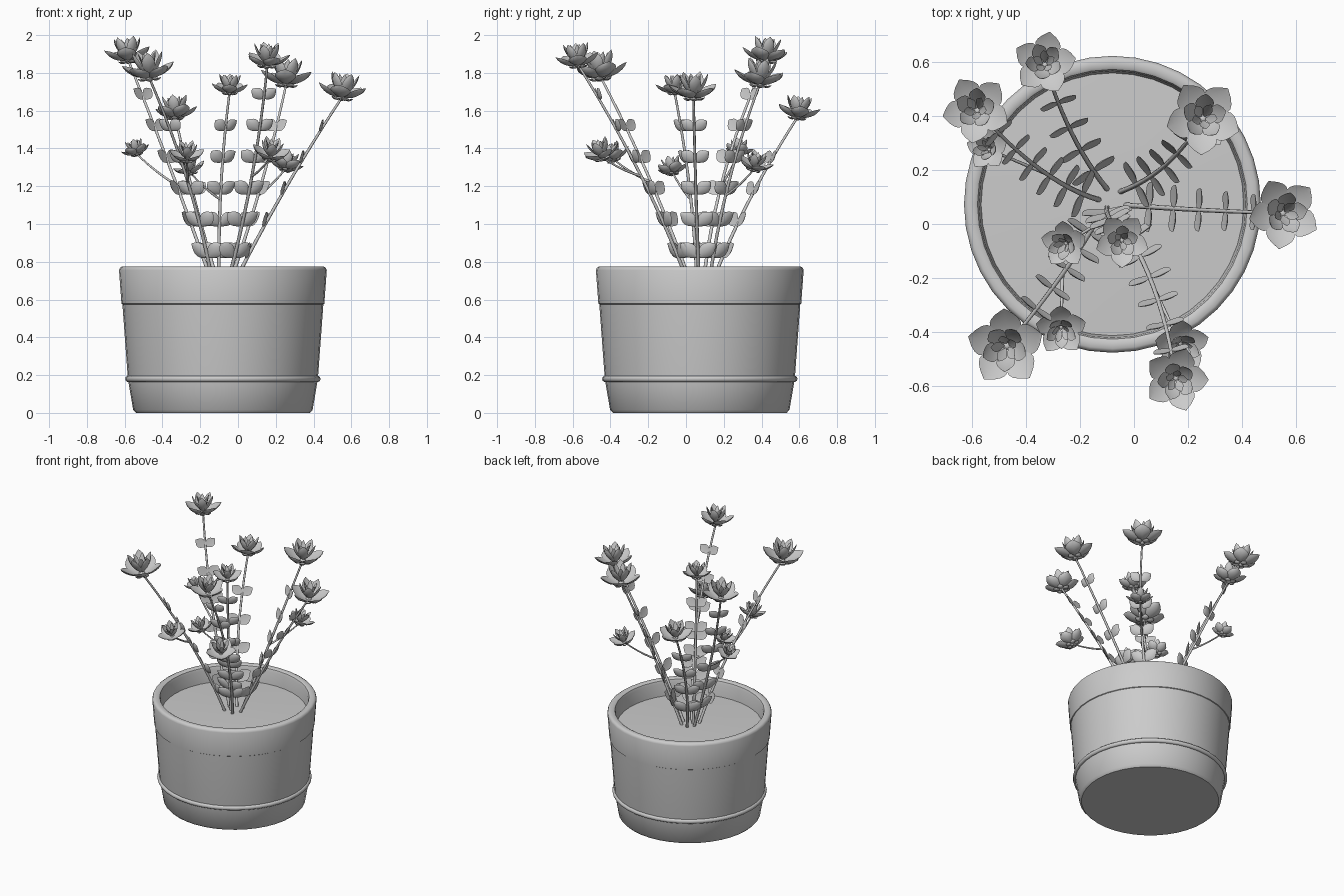
import bpy, bmesh, math
from mathutils import Vector, Matrix

if "Cube" in bpy.data.objects:
    bpy.data.objects.remove(bpy.data.objects["Cube"], do_unlink=True)

grey = bpy.data.materials.new("light_grey")
grey.use_nodes = True
COLOUR = (0.6, 0.6, 0.6, 1)
grey.diffuse_color = COLOUR
grey.node_tree.nodes["Principled BSDF"].inputs["Base Color"].default_value = COLOUR
UP = Vector((0, 0, 1))
POT = Vector((-0.08, 0.073, 0))


def finish(name, bm, angle=40):
    """Turn a bmesh into a smooth shaded object."""
    mesh = bpy.data.meshes.new(name)
    bm.to_mesh(mesh)
    bm.free()
    mesh.materials.append(grey)
    obj = bpy.data.objects.new(name, mesh)
    bpy.context.collection.objects.link(obj)
    bpy.ops.object.select_all(action="DESELECT")
    obj.select_set(True)
    bpy.context.view_layer.objects.active = obj
    bpy.ops.object.shade_smooth_by_angle(angle=math.radians(angle))


def lathe(name, profile, closed=False, sides=40):
    """Spin (radius, height) points round the pot axis."""
    bm = bmesh.new()
    verts = [bm.verts.new(POT + Vector((r, 0, z))) for r, z in profile]
    pairs = list(zip(verts, verts[1:])) + ([(verts[-1], verts[0])] if closed else [])
    edges = [bm.edges.new(p) for p in pairs]
    bmesh.ops.spin(bm, geom=verts + edges, cent=POT, axis=UP, angle=math.tau,
                   steps=sides, use_duplicate=False)
    bmesh.ops.remove_doubles(bm, verts=bm.verts, dist=0.0005)
    bmesh.ops.recalc_face_normals(bm, faces=bm.faces)
    finish(name, bm)


def blade(bm, matrix, length, width, start, end, cup, belly=1.0, thick=0.12, rows=8):
    """Add a cupped leaf or petal: local x is its length, z its upper side."""
    pos, rings = Vector((0, 0, 0)), []
    for i in range(rows + 1):
        t = i / rows
        pitch = math.radians(start + (end - start) * t)
        along = Vector((math.cos(pitch), 0, math.sin(pitch)))
        normal = Vector((-along.z, 0, along.x))
        w = width / 2 * max(0.05, math.sin(math.pi * (0.06 + 0.94 * t) ** belly) ** 0.8)
        ring = []
        for k in range(8):
            a = math.tau * k / 8
            rise = thick * math.sin(a) + cup * math.cos(a) ** 2
            ring.append(bm.verts.new(matrix @ (pos + Vector((0, w * math.cos(a), 0)) + normal * w * rise)))
        rings.append(ring)
        pos = pos + along * length / rows
    for a, b in zip(rings, rings[1:]):
        for k in range(8):
            bm.faces.new((a[k - 1], a[k], b[k], b[k - 1]))
    bm.faces.new(rings[0][::-1])
    bm.faces.new(rings[-1])


def flower(name, base, axis, size, turn):
    """Whorls of petals, opening outwards from a small heart."""
    bm = bmesh.new()
    frame = (Matrix.Translation(base) @ UP.rotation_difference(axis).to_matrix().to_4x4()
             @ Matrix.Scale(size, 4))
    # petals, length, width, start pitch, end pitch, height, angular offset
    whorls = [(5, 0.145, 0.108, 5, 55, 0, 0),
              (5, 0.14, 0.065, 42, 82, 0.01, 36),
              (5, 0.115, 0.035, 66, 76, 0.015, 10),
              (5, 0.06, 0.045, -35, 60, -0.005, 36)]
    for count, length, width, start, end, height, offset in whorls:
        for i in range(count):
            spin = Matrix.Rotation(math.radians(turn + offset) + math.tau * i / count, 4, "Z")
            place = frame @ Matrix.Translation((0, 0, height)) @ spin
            blade(bm, place @ Matrix.Translation((0.008, 0, 0)), length, width, start, end, 0.3, 1.4)
    bmesh.ops.create_icosphere(bm, subdivisions=2, radius=0.02, matrix=frame)
    finish(name, bm, 60)


def bezier(a, b, c, t):
    return a * (1 - t) ** 2 + b * 2 * t * (1 - t) + c * t * t


def stem(name, a, b, c, radius):
    """Tapering tube along a bowed path."""
    curve = bpy.data.curves.new(name, "CURVE")
    curve.dimensions = "3D"
    curve.bevel_depth = radius
    curve.bevel_resolution = 2
    curve.use_fill_caps = True
    spline = curve.splines.new("POLY")
    spline.points.add(12)
    for i, point in enumerate(spline.points):
        point.co = (*bezier(a, b, c, i / 12), 1)
        point.radius = 1 - 0.35 * i / 12
    curve.materials.append(grey)
    bpy.context.collection.objects.link(bpy.data.objects.new(name, curve))


def leaves(name, a, b, c):
    """Opposite pairs of upswept leaves, shrinking towards the tip."""
    bm = bmesh.new()
    height = 0.825
    while height < c.z - 0.12:
        t = (height - a.z) / (c.z - a.z)
        p = bezier(a, b, c, t)
        out = bezier(a, b, c, min(t + 0.05, 1)) - p
        out.z = 0
        out.normalize()
        side = out.cross(UP)
        for sign in (-1, 1):
            x = (side * sign * 0.8 + UP * 0.6 + out * 0.12).normalized()
            y = (UP * 0.4 - out).cross(x).normalized()
            m = Matrix((x, y, x.cross(y))).transposed().to_4x4()
            blade(bm, Matrix.Translation(p) @ m, 0.125 - 0.05 * t, 0.085 - 0.025 * t, -8, 14, 0.2, 1.15)
        height += 0.168
    finish(name, bm, 60)


# Pot wall with its overlapping upper band and rounded lip
lathe("pot", [(0, 0), (0.46, 0), (0.475, 0.016), (0.503, 0.18), (0.532, 0.575),
              (0.537, 0.578), (0.55, 0.755), (0.545, 0.768), (0.535, 0.774), (0.51, 0.774),
              (0.5, 0.768), (0.494, 0.75), (0.485, 0.64)])
lathe("pot_ring", [(0.503 + 0.014 * math.cos(math.tau * k / 10), 0.18 + 0.016 * math.sin(math.tau * k / 10))
                   for k in range(10)], closed=True)
lathe("soil", [(0.489, 0.66), (0.25, 0.668), (0, 0.672)])

# Main stems: base xy, bow xy, flower base, flower size, flower turn
STEMS = {
    "back": ((-0.1, 0.13), (-0.24, 0.3), (-0.33, 0.59, 1.565), 0.88, 80),
    "back_right": ((-0.13, 0.09), (-0.34, 0.15), (-0.58, 0.42, 1.865), 0.95, 48),
    "back_left": ((-0.05, 0.12), (0.14, 0.19), (0.255, 0.39, 1.74), 1.05, 50),
    "left": ((-0.03, 0.07), (0.22, 0.05), (0.55, 0.04, 1.67), 1.0, 117),
    "front_right": ((-0.13, 0.03), (-0.23, -0.16), (-0.47, -0.45, 1.775), 1.08, 20),
    "front_left": ((-0.06, 0.02), (0.1, -0.2), (0.155, -0.57, 1.84), 0.9, 0),
    "middle": ((-0.1, 0.06), (-0.11, 0.04), (-0.045, -0.06, 1.695), 0.75, 54),
}
paths = {}
for name, (base, bow, tip, size, turn) in STEMS.items():
    a, c = Vector((*base, 0.668)), Vector(tip)
    b = Vector((*bow, (a.z + c.z) / 2))
    paths[name] = (a, b, c)
    stem(name + "_stem", a, b, c, 0.01)
    leaves(name + "_leaves", a, b, c)
    flower(name + "_flower", c, (UP + (c - b).normalized() * 0.3).normalized(), size, turn)

# Side shoots: parent stem, fraction along it, flower base, flower size
SHOOTS = [("back_right", 0.45, (-0.535, 0.275, 1.37), 0.6),
          ("back_left", 0.45, (0.25, 0.36, 1.29), 0.72),
          ("front_left", 0.5, (0.17, -0.44, 1.35), 0.78),
          ("middle", 0.45, (-0.25, -0.07, 1.27), 0.66),
          ("front_right", 0.5, (-0.27, -0.38, 1.34), 0.72)]
for name, t, tip, size in SHOOTS:
    a, c = bezier(*paths[name], t), Vector(tip)
    b = (a + c) / 2 - UP * 0.02
    stem(name + "_shoot", a, b, c, 0.007)
    flower(name + "_small_flower", c, (UP + (c - a).normalized() * 0.5).normalized(), size, 20)
